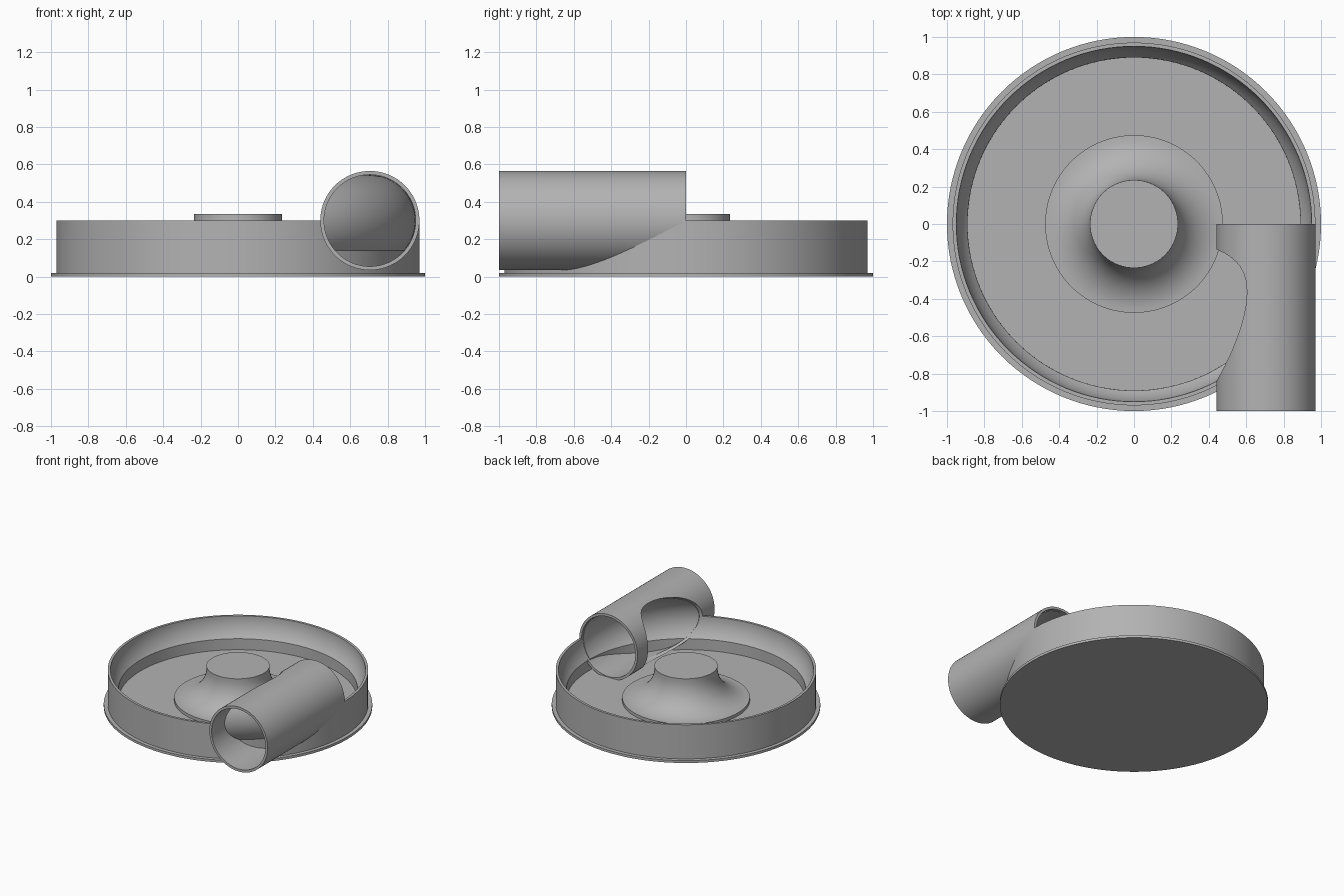
import bpy, bmesh
from math import sin, cos, radians, pi
from mathutils import Matrix, Vector

if "Cube" in bpy.data.objects:
    bpy.data.objects.remove(bpy.data.objects["Cube"])

grey = bpy.data.materials.new("plain grey")
grey.use_nodes = True
grey.diffuse_color = (0.45, 0.45, 0.45, 1)
grey.node_tree.nodes["Principled BSDF"].inputs["Base Color"].default_value = grey.diffuse_color

# Shared sizes: the channel is a ring whose section matches the pipe bore
RING, AXIS_Z, BORE, PIPE = 0.705, 0.30, 0.245, 0.265
FLOOR, LEDGE, LEDGE_R = 0.05, 0.14, 0.89


def arc(cx, cz, r, start, end, steps):
    angles = [radians(start + (end - start) * i / steps) for i in range(steps + 1)]
    return [(cx + r * cos(a), cz + r * sin(a)) for a in angles]


def finish(name, bm):
    bmesh.ops.recalc_face_normals(bm, faces=bm.faces)
    mesh = bpy.data.meshes.new(name)
    bm.to_mesh(mesh)
    bm.free()
    mesh.materials.append(grey)
    obj = bpy.data.objects.new(name, mesh)
    bpy.context.collection.objects.link(obj)
    return obj


def revolve(name, profile, closed=False, steps=128):
    bm = bmesh.new()
    verts = [bm.verts.new((r, 0, z)) for r, z in profile]
    edges = [bm.edges.new(pair) for pair in zip(verts, verts[1:])]
    if closed:
        edges.append(bm.edges.new((verts[-1], verts[0])))
    bmesh.ops.spin(bm, geom=verts + edges, cent=(0, 0, 0), axis=(0, 0, 1),
                   angle=2 * pi, steps=steps)
    bmesh.ops.remove_doubles(bm, verts=bm.verts, dist=1e-5)
    return finish(name, bm)


def pipe_solid(name, radius, y0, y1):
    bm = bmesh.new()
    place = Matrix.Translation(Vector((RING, (y0 + y1) / 2, AXIS_Z))) @ Matrix.Rotation(pi / 2, 4, "X")
    bmesh.ops.create_cone(bm, cap_ends=True, segments=96, radius1=radius,
                          radius2=radius, depth=y1 - y0, matrix=place)
    return finish(name, bm)


def cut(obj, tool, operation="DIFFERENCE"):
    mod = obj.modifiers.new("cut", "BOOLEAN")
    mod.object, mod.operation, mod.solver = tool, operation, "EXACT"
    bpy.context.view_layer.objects.active = obj
    bpy.ops.object.modifier_apply(modifier=mod.name)


# Round housing with flange, channel wall, floor and flared hub
wall = arc(RING, AXIS_Z, BORE, 0, -40.8, 10)
hub = arc(0.475, 0.315, 0.24, 270, 180, 16)
housing = revolve("housing", [(0, 0), (1, 0), (1, 0.02), (0.97, 0.02), (0.97, AXIS_Z)]
                  + wall + [(LEDGE_R, FLOOR), (0.475, FLOOR)] + hub
                  + [(0.235, 0.335), (0, 0.335)])

# Inlet pipe, bored through and opened on its inner side by the ring channel
pipe = pipe_solid("inlet_pipe", PIPE, -1, 0)
bore = pipe_solid("bore_cutter", BORE, -1.1, -0.02)
ring = revolve("ring_cutter", arc(RING, AXIS_Z, BORE, 0, 352.5, 47), closed=True)
cut(pipe, ring)
cut(pipe, bore)
cut(housing, bore)

# Thin channel wall crossing the inside of the pipe
skin = 0.004
outer = arc(RING, AXIS_Z, BORE, 90, -40.8, 24) + [(LEDGE_R, FLOOR)]
inner = [(LEDGE_R - skin, FLOOR)] + arc(RING, AXIS_Z, BORE - skin, -40.8, 90, 24)
channel_wall = revolve("channel_wall", outer + inner, closed=True)
cut(channel_wall, bore, "INTERSECT")

for helper in (bore, ring):
    bpy.data.objects.remove(helper)

# Smooth round surfaces, crisp rims
for obj in (housing, pipe, channel_wall):
    bpy.ops.object.select_all(action="DESELECT")
    obj.select_set(True)
    bpy.context.view_layer.objects.active = obj
    bpy.ops.object.shade_smooth_by_angle(angle=radians(30))
